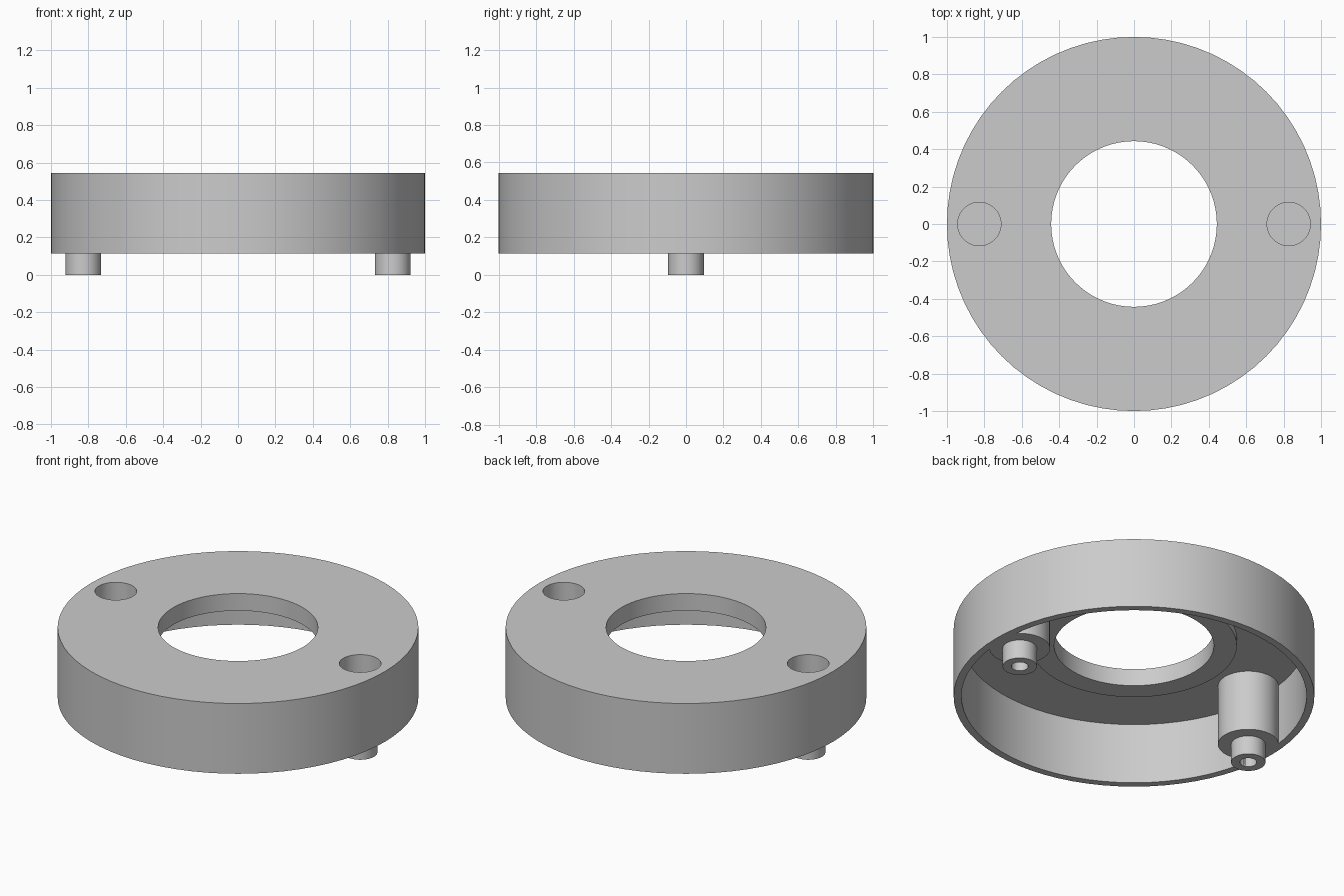
import bpy
import bmesh
import math

# Remove the default cube
default = bpy.data.objects.get("Cube")
if default:
    bpy.data.objects.remove(default, do_unlink=True)

# Single plain grey material
grey = bpy.data.materials.new("matte_grey")
grey.use_nodes = True
colour = (0.6, 0.6, 0.6, 1)
grey.diffuse_color = colour
grey.node_tree.nodes["Principled BSDF"].inputs["Base Color"].default_value = colour

TOP, RIM = 0.545, 0.115      # housing top and lower edge
POST_X = 0.827               # distance of the posts from the centre


def lathe(name, profile, segments, closed=False, x=0):
    """Turn an (r, z) profile around a vertical axis at x."""
    bm = bmesh.new()
    rings = []
    for r, z in profile:
        if r == 0:
            rings.append([bm.verts.new((x, 0, z))] * segments)
        else:
            rings.append([bm.verts.new((x + r * math.cos(a), r * math.sin(a), z))
                          for a in (2 * math.pi * i / segments for i in range(segments))])
    pairs = list(zip(rings, rings[1:]))
    if closed:
        pairs.append((rings[-1], rings[0]))
    for a, b in pairs:
        for i in range(segments):
            j = (i + 1) % segments
            loop = list(dict.fromkeys((a[i], a[j], b[j], b[i])))
            bm.faces.new(loop)
    bmesh.ops.recalc_face_normals(bm, faces=bm.faces)
    mesh = bpy.data.meshes.new(name)
    bm.to_mesh(mesh)
    bm.free()
    mesh.materials.append(grey)
    obj = bpy.data.objects.new(name, mesh)
    bpy.context.collection.objects.link(obj)
    return obj


def combine(target, tool, operation):
    """Apply a boolean with the tool, then discard the tool."""
    mod = target.modifiers.new(operation.lower(), 'BOOLEAN')
    mod.operation, mod.solver, mod.object = operation, 'EXACT', tool
    bpy.context.view_layer.objects.active = target
    bpy.ops.object.modifier_apply(modifier=mod.name)
    bpy.data.objects.remove(tool, do_unlink=True)


# Hollow cap: thin outer wall, top plate and thicker collar round the bore
housing = lathe("housing", [
    (1, RIM), (1, TOP), (0.443, TOP), (0.443, 0.44),
    (0.57, 0.44), (0.57, 0.487), (0.957, 0.487), (0.957, RIM)], 72, closed=True)

for side in (-1, 1):
    x = side * POST_X
    # Mounting post stepping down to a slim pin
    post = lathe("post", [(0, 0), (0.095, 0), (0.095, RIM), (0.168, RIM),
                          (0.168, 0.515), (0, 0.515)], 48, x=x)
    combine(housing, post, 'UNION')
    # Blind recess in the top
    recess = lathe("recess", [(0, 0.25), (0.116, 0.25), (0.116, 0.7), (0, 0.7)], 48, x=x)
    combine(housing, recess, 'DIFFERENCE')
    # Blind hole in the end of the pin
    pin_hole = lathe("pin_hole", [(0, -0.1), (0.047, -0.1), (0.047, 0.19), (0, 0.19)], 32, x=x)
    combine(housing, pin_hole, 'DIFFERENCE')

# Smooth round walls with crisp edges
bpy.ops.object.select_all(action='DESELECT')
housing.select_set(True)
bpy.context.view_layer.objects.active = housing
bpy.ops.object.shade_smooth_by_angle(angle=math.radians(30))
